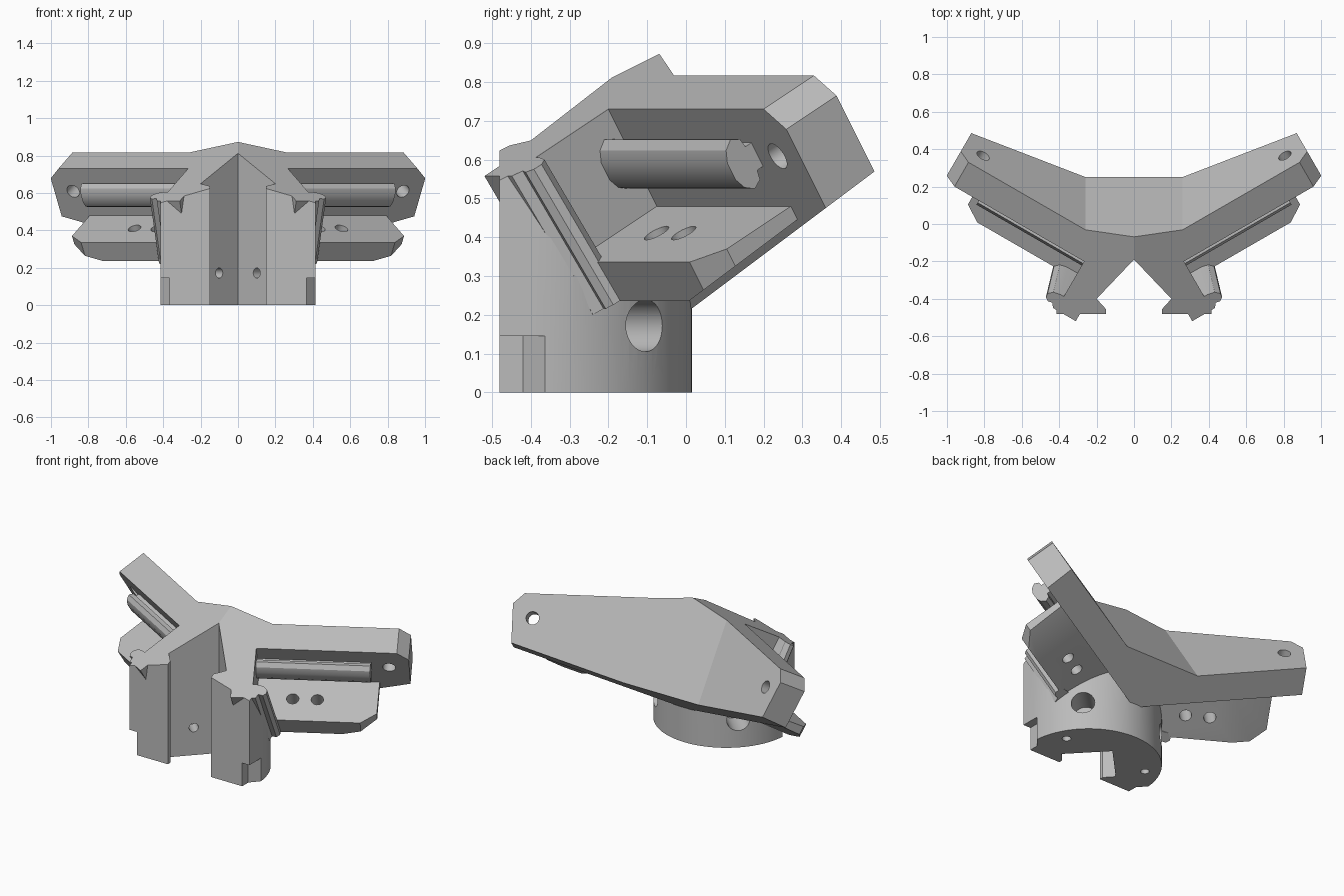
import bpy, bmesh, math
from mathutils import Vector, Matrix

cube = bpy.data.objects.get("Cube")
if cube:
    bpy.data.objects.remove(cube)

grey = bpy.data.materials.new("plain grey")
grey.use_nodes = True
tone = (0.5, 0.5, 0.5, 1)
grey.diffuse_color = tone
grey.node_tree.nodes["Principled BSDF"].inputs["Base Color"].default_value = tone

# Axes of the left wing: u along it, n out of its front face, w up the face
C, S = math.cos(math.radians(30)), 0.5
U, N, W = Vector((C, S, 0)), Vector((S * C, -C * C, -S)), Vector((S * S, -S * C, C))
CORNER = Vector((0.267, -0.2, 0.73))


def axes(x, y, z, origin):
    m = Matrix((x, y, z)).transposed().to_4x4()
    m.translation = origin
    return m


WORLD = Matrix.Identity(4)
WING = axes(U, N, W, CORNER)
# Planes as point, outward normal
TOP = (CORNER, W)
UNDER = (Vector((0, -0.02, 0.19)), Vector((0, 0.6, -0.8)))
REAR = (Vector((0, -0.031, 0.8165)), Vector((0, 0.832, 0.555)))


def shifted(plane, d):
    return (plane[0] + plane[1] * d, plane[1])


def prism(name, profile, lo, hi, axis=2, frame=WORLD, clips=()):
    """Extrude a profile along one axis of a frame, then trim it with planes."""
    bm = bmesh.new()
    rings = []
    for t in (lo, hi):
        ring = []
        for a, b in profile:
            p = [a, b]
            p.insert(axis, t)
            ring.append(bm.verts.new(frame @ Vector(p)))
        rings.append(ring)
        bm.faces.new(ring)
    for i in range(len(profile)):
        j = (i + 1) % len(profile)
        bm.faces.new((rings[0][i], rings[0][j], rings[1][j], rings[1][i]))
    for co, no in clips:
        cut = bmesh.ops.bisect_plane(bm, geom=bm.verts[:] + bm.edges[:] + bm.faces[:],
                                     plane_co=co, plane_no=no, clear_outer=True)
        edges = [e for e in cut["geom_cut"] if isinstance(e, bmesh.types.BMEdge)]
        if edges:
            bmesh.ops.edgeloop_fill(bm, edges=edges)
    bmesh.ops.recalc_face_normals(bm, faces=bm.faces[:])
    mesh = bpy.data.meshes.new(name)
    bm.to_mesh(mesh)
    bm.free()
    mesh.materials.append(grey)
    ob = bpy.data.objects.new(name, mesh)
    bpy.context.collection.objects.link(ob)
    return ob


def rect(a0, a1, b0, b1):
    return [(a0, b0), (a1, b0), (a1, b1), (a0, b1)]


def circle(a, b, r, n=32):
    return [(a + r * math.cos(2 * math.pi * i / n), b + r * math.sin(2 * math.pi * i / n))
            for i in range(n)]


def half_space(plane):
    frame = Matrix.Translation(plane[0]) @ plane[1].to_track_quat('Z', 'Y').to_matrix().to_4x4()
    return prism("trim", rect(-3, 3, -3, 3), 0, 3, 2, frame)


def combine(ob, other, operation='DIFFERENCE'):
    mod = ob.modifiers.new("combine", 'BOOLEAN')
    mod.operation, mod.object, mod.solver = operation, other, 'EXACT'
    bpy.context.view_layer.objects.active = ob
    bpy.ops.object.modifier_apply(modifier=mod.name)
    bpy.data.objects.remove(other)


def finish(ob, bisect=False):
    """Mirror to the other side and shade."""
    mod = ob.modifiers.new("mirror", 'MIRROR')
    mod.use_bisect_axis[0] = bisect
    bpy.ops.object.select_all(action='DESELECT')
    ob.select_set(True)
    bpy.context.view_layer.objects.active = ob
    bpy.ops.object.modifier_apply(modifier=mod.name)
    bpy.ops.object.shade_smooth_by_angle(angle=math.radians(25))


# Wing plate joined to the hub behind it
outline = [(-0.6, 0.1), (0.8, 0.1), (0.8, 0), (0.865, -0.06), (0.865, -0.8), (-0.6, -0.8)]
body = prism("bracket_body", outline, -0.173, 0, 1, WING)
hub = prism("hub", rect(-0.3, 0.3, -0.5, 0.6), 0, 1.05,
            clips=[REAR, shifted((CORNER, N), -0.01)])
combine(body, hub, 'UNION')
combine(body, half_space(UNDER))

# Round-backed column with a flat front, cut away in front of the wing
arc = [(0.415 * math.cos(math.pi * i / 48), -0.4 + 0.415 * math.sin(math.pi * i / 48))
       for i in range(49)]
column = prism("column", arc + [(-0.415, -0.48), (0.415, -0.48)], 0, 1.1,
               clips=[shifted(REAR, -0.01)])
combine(column, prism("pocket", rect(-0.05, 0.34, -0.3, 0.6), 0, 1, 0, WING))
combine(body, column, 'UNION')
combine(body, half_space(TOP))

# Hole through the wing tip
combine(body, prism("tip_hole", circle(0.75, -0.14, 0.037), -0.3, 0.1, 1, WING))

# Slanted notch at the foot corner
foot = [(0.365, -0.6), (0.365, -0.42), (0.425, -0.35), (0.5, -0.35), (0.5, -0.6)]
combine(body, prism("notch", foot, -0.1, 0.145))

# Dovetail slot down the front
side = [(0.15, -0.6), (0.15, -0.455), (0.2, -0.4)]
slot = side + [(0, -0.19)] + [(-x, y) for x, y in reversed(side)]
combine(body, prism("slot", slot, -0.1, 1.2))

# Stepped screw bore from the slot to the round side
bore = axes((C * 0.8165, 0.707, 0), (-0.707, 0.707, 0), (0, 0, 1), (0.1, -0.295, 0.172))
for r, lo in ((0.027, -0.08), (0.067, 0.1)):
    combine(body, prism("bore", circle(0, 0, r), lo, 0.5, 0, bore))

# Blind hole in the base
combine(body, prism("base_hole", circle(0.29, -0.25, 0.025), -0.1, 0.1))
finish(body, bisect=True)

# Lower shelves with a chamfered outer corner and two screw holes
plan = [(-0.03, -0.08), (0.69, -0.08), (0.69, 0.22), (0.6, 0.288), (-0.03, 0.288)]
shelf = prism("lower_shelves", plan, -0.405, -0.289, 2, WING, [shifted(UNDER, -0.02)])
for u in (0.205, 0.345):
    combine(shelf, prism("hole", circle(u, 0.138, 0.035), -0.7, 0, 2, WING))
finish(shelf)

# Necked, round-headed rails on the wing faces
head = [(0.02, -0.1), (0.025, -0.075), (0.05, -0.062), (0.075, -0.08), (0.088, -0.11)]
head = [(-0.02, -0.1)] + head
head += [(n, -0.27 - w) for n, w in reversed(head)]
finish(prism("wing_rails", head, -0.02, 0.65, 0, WING))

# Hooked ribs down the sides of the column, leaning outward at the foot
lean = WING @ Matrix.Rotation(math.radians(-8.5), 4, 'Y')
if (lean.to_3x3() @ Vector((0, 0, -1))).dot(U) < 0:
    lean = WING @ Matrix.Rotation(math.radians(8.5), 4, 'Y')
rib = [(-0.12, 0.25), (0.02, 0.25), (0.06, 0.26), (0.082, 0.285), (0.08, 0.31),
       (0.06, 0.325), (0.035, 0.318), (0.02, 0.345), (-0.12, 0.345)]
finish(prism("side_ribs", rib, -0.42, 0.05, 2, lean, [TOP]))
